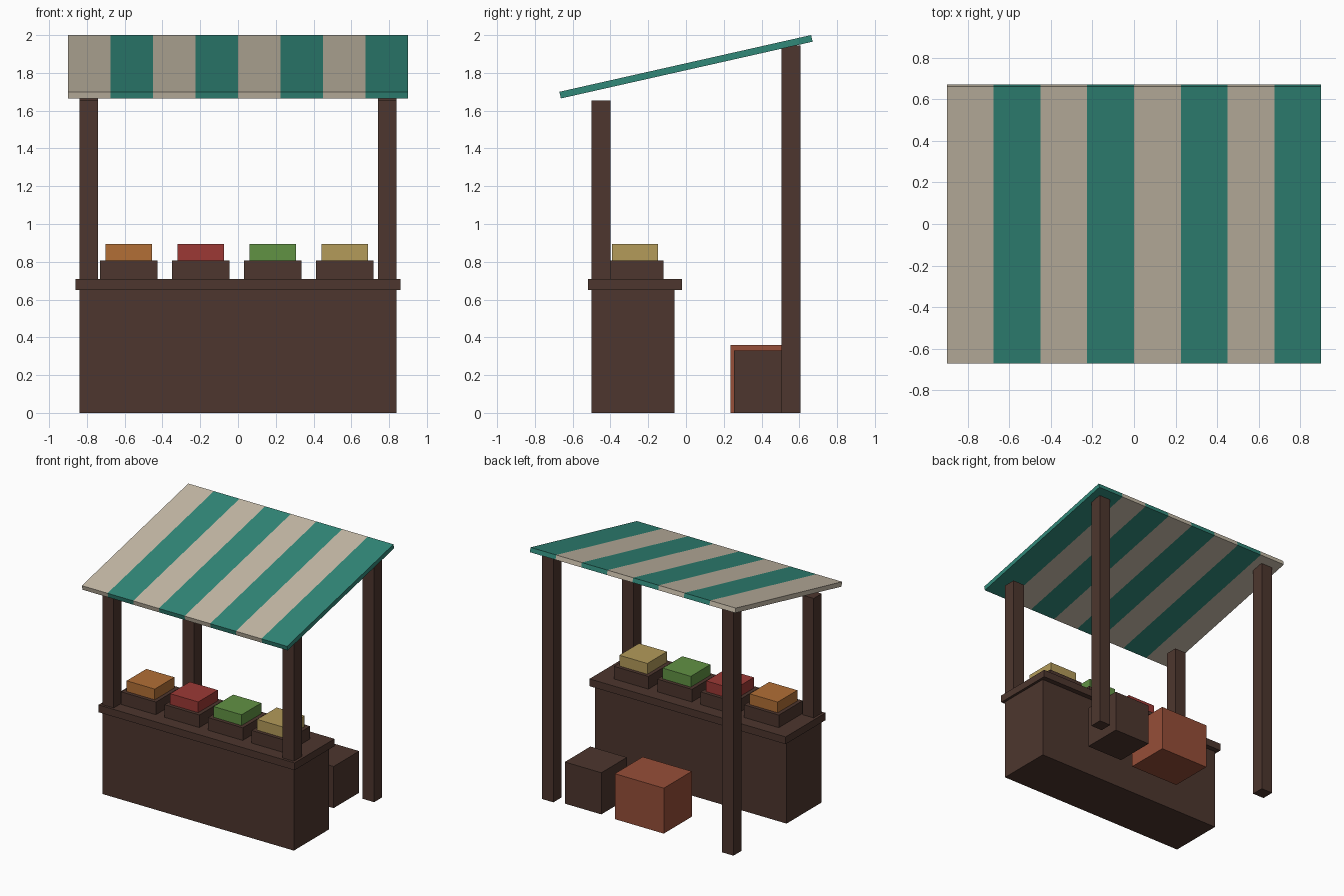
import bpy, bmesh, math
from mathutils import Vector

if "Cube" in bpy.data.objects:
    bpy.data.objects.remove(bpy.data.objects["Cube"])


def mat(name, r, g, b):
    """Flat colour given as 0-255 sRGB, stored as linear."""
    m = bpy.data.materials.new(name)
    lin = [((c / 255 + 0.055) / 1.055) ** 2.4 for c in (r, g, b)]
    m.diffuse_color = (*lin, 1)
    m.use_nodes = True
    m.node_tree.nodes["Principled BSDF"].inputs["Base Color"].default_value = m.diffuse_color
    return m


WOOD = mat("dark_wood", 77, 54, 46)
CREAM = mat("cream_cloth", 198, 187, 168)
TEAL = mat("teal_cloth", 49, 136, 121)
CLAY = mat("clay_box", 150, 78, 56)
ORANGE = mat("orange_produce", 178, 111, 54)
RED = mat("red_produce", 156, 57, 53)
GREEN = mat("green_produce", 97, 146, 68)
YELLOW = mat("yellow_produce", 179, 155, 90)


def box(name, x, y, z, *mats):
    """Box spanning the given (min, max) ranges."""
    bm = bmesh.new()
    bmesh.ops.create_cube(bm, size=1)
    mid = Vector([(r[0] + r[1]) / 2 for r in (x, y, z)])
    for v in bm.verts:
        v.co = Vector([v.co[i] * (r[1] - r[0]) for i, r in enumerate((x, y, z))])
    me = bpy.data.meshes.new(name)
    bm.to_mesh(me)
    bm.free()
    ob = bpy.data.objects.new(name, me)
    ob.location = mid
    for m in mats:
        me.materials.append(m)
    bpy.context.collection.objects.link(ob)
    return ob


# Corner posts
for side, s in (("left", -1), ("right", 1)):
    xr = sorted((s * 0.74, s * 0.84))
    box(f"front_post_{side}", xr, (-0.5, -0.4), (0, 1.655), WOOD)
    box(f"back_post_{side}", xr, (0.505, 0.605), (0, 1.945), WOOD)

# Counter
box("counter_body", (-0.84, 0.84), (-0.5, -0.06), (0, 0.65), WOOD)
box("counter_top", (-0.86, 0.86), (-0.52, -0.02), (0.65, 0.708), WOOD)

# Crates with produce
for i, (name, m) in enumerate((("orange", ORANGE), ("red", RED),
                               ("green", GREEN), ("yellow", YELLOW))):
    cx = -0.578 + 0.381 * i
    box(f"crate_{name}", (cx - 0.152, cx + 0.152), (-0.42, -0.12), (0.708, 0.808), WOOD)
    box(f"produce_{name}", (cx - 0.123, cx + 0.123), (-0.393, -0.147), (0.808, 0.893), m)

# Boxes behind the counter
box("storage_box_clay", (-0.215, 0.215), (0.235, 0.585), (0, 0.36), CLAY)
box("storage_box_wood", (0.34, 0.66), (0.255, 0.575), (0, 0.33), WOOD)

# Sloping awning, cut into eight alternating stripes
roof = box("awning", (-0.9, 0.9), (-0.683, 0.683), (1.8145, 1.8505), CREAM, TEAL)
bm = bmesh.new()
bm.from_mesh(roof.data)
W = 1.8 / 8
for i in range(1, 8):
    bmesh.ops.bisect_plane(bm, geom=bm.verts[:] + bm.edges[:] + bm.faces[:],
                           plane_co=(-0.9 + W * i, 0, 0), plane_no=(1, 0, 0))
for f in bm.faces:
    x = f.calc_center_median().x
    f.material_index = min(7, max(0, int((x + 0.9) / W))) % 2
bm.to_mesh(roof.data)
bm.free()
roof.rotation_euler.x = math.radians(12.7)
